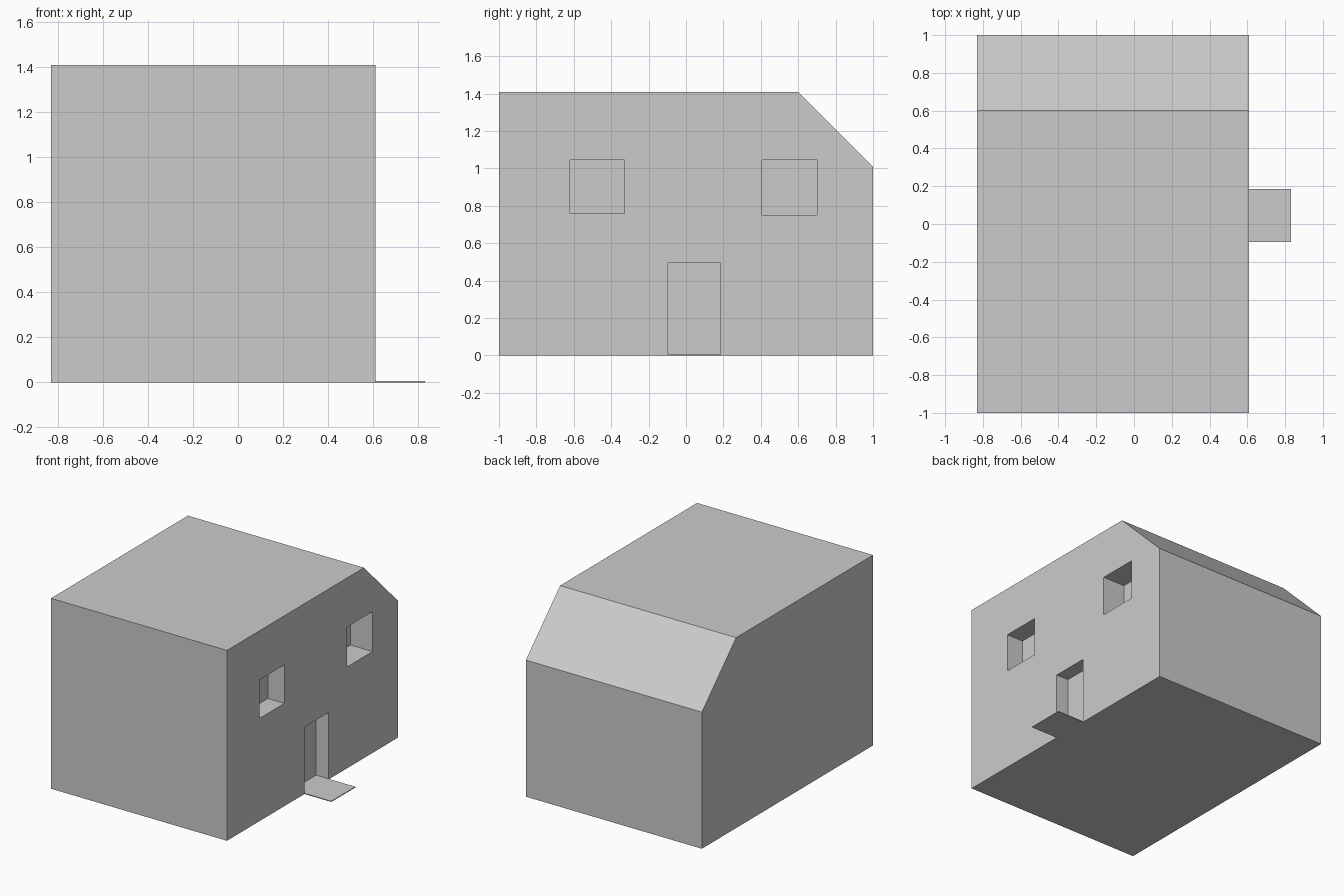
import bpy, bmesh

if "Cube" in bpy.data.objects:
    bpy.data.objects.remove(bpy.data.objects["Cube"])

X0, X1 = -0.83, 0.61     # back and facade planes of the house
STEP = 0.006             # doorstep thickness


def box(name, x, y, z):
    bpy.ops.mesh.primitive_cube_add(size=1)
    o = bpy.context.object
    o.name = name
    for v in o.data.vertices:
        v.co = [r[0] if c < 0 else r[1] for c, r in zip(v.co, (x, y, z))]
    return o


# House body: side profile extruded along x
profile = [(-1, 0), (1, 0), (1, 1.01), (0.6, 1.408), (-1, 1.408)]
bm = bmesh.new()
face = bm.faces.new([bm.verts.new((X0, y, z)) for y, z in profile])
ext = bmesh.ops.extrude_face_region(bm, geom=[face])
verts = [g for g in ext["geom"] if isinstance(g, bmesh.types.BMVert)]
bmesh.ops.translate(bm, verts=verts, vec=(X1 - X0, 0, 0))
bmesh.ops.recalc_face_normals(bm, faces=bm.faces)
mesh = bpy.data.meshes.new("house_body")
bm.to_mesh(mesh)
bm.free()
house = bpy.data.objects.new("house_body", mesh)
bpy.context.collection.objects.link(house)

# Window and door recesses: depth, y range, z range
recesses = {
    "front_window": (0.135, (-0.62, -0.33), (0.76, 1.045)),
    "rear_window": (0.18, (0.405, 0.70), (0.75, 1.045)),
    "door": (0.10, (-0.095, 0.185), (STEP, 0.495)),
}
for name, (depth, y, z) in recesses.items():
    cutter = box(name + "_cutter", (X1 - depth, X1 + 0.1), y, z)
    mod = house.modifiers.new(name, "BOOLEAN")
    mod.operation = "DIFFERENCE"
    mod.solver = "EXACT"
    mod.object = cutter
    bpy.context.view_layer.objects.active = house
    bpy.ops.object.modifier_apply(modifier=name)
    bpy.data.objects.remove(cutter)

# Thin doorstep in front of the door
box("doorstep", (X1, 0.83), (-0.095, 0.185), (0, STEP))
